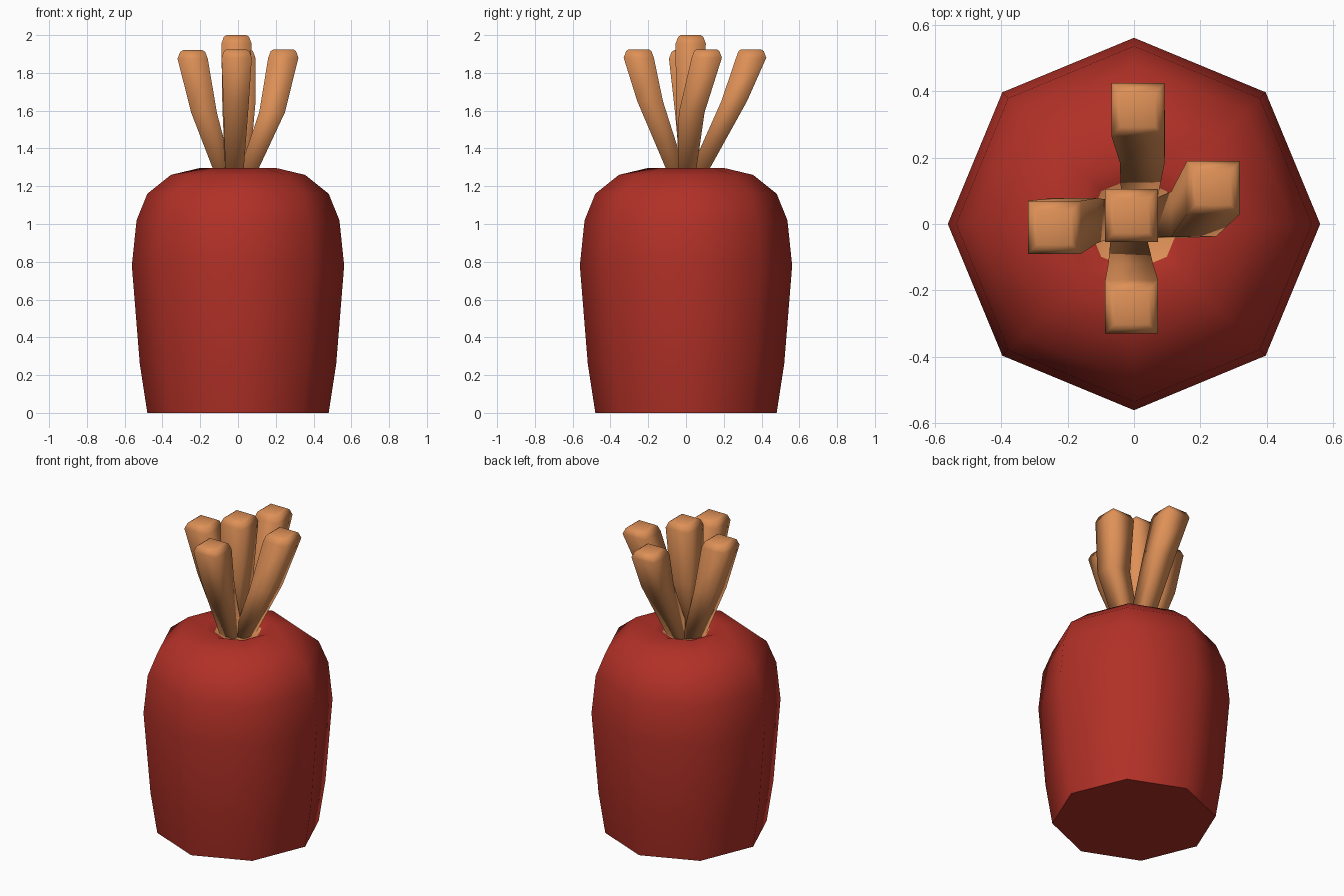
import bpy, bmesh, math

if "Cube" in bpy.data.objects:
    bpy.data.objects.remove(bpy.data.objects["Cube"])


def material(name, color):
    m = bpy.data.materials.new(name)
    m.diffuse_color = (*color, 1)
    m.use_nodes = True
    m.node_tree.nodes["Principled BSDF"].inputs["Base Color"].default_value = m.diffuse_color
    return m


RED = material("root red", (0.44, 0.03, 0.02))
ORANGE = material("stalk orange", (0.73, 0.28, 0.095))


def loft(name, rings, mats):
    """Skin a list of equally sized vertex rings and cap both ends."""
    bm = bmesh.new()
    loops = [[bm.verts.new(p) for p in ring] for ring in rings]
    n = len(loops[0])
    for a, b in zip(loops, loops[1:]):
        for i in range(n):
            j = (i + 1) % n
            bm.faces.new((a[i], a[j], b[j], b[i]))
    bm.faces.new(loops[0][::-1])
    bm.faces.new(loops[-1])
    bmesh.ops.recalc_face_normals(bm, faces=bm.faces)
    for f in bm.faces:
        f.smooth = True
    mesh = bpy.data.meshes.new(name)
    bm.to_mesh(mesh)
    bm.free()
    for m in mats:
        mesh.materials.append(m)
    ob = bpy.data.objects.new(name, mesh)
    bpy.context.collection.objects.link(ob)
    return ob


def ring(cx, cy, z, r, n, turn=0.0):
    return [(cx + r * math.cos(math.tau * i / n + turn),
             cy + r * math.sin(math.tau * i / n + turn), z) for i in range(n)]


# Eight-sided root body with a shallow dip at the crown
profile = [(0.48, 0), (0.52, 0.26), (0.562, 0.78), (0.537, 1.02), (0.48, 1.16),
           (0.355, 1.26), (0.2, 1.297), (0.14, 1.27), (0.08, 1.25)]
body = loft("root_body", [ring(0, 0, z, r, 8) for r, z in profile], [RED, ORANGE])
for f in body.data.polygons:
    inner = max(math.hypot(*body.data.vertices[v].co[:2]) for v in f.vertices) < 0.15
    f.material_index = 1 if inner else 0
bpy.context.view_layer.objects.active = body
body.select_set(True)
bpy.ops.object.shade_smooth_by_angle(angle=math.radians(60))

# Square stalks: base, bend and tip centres
stalks = {
    "centre_stalk": ((-0.02, 0.01, 1.22), (-0.015, 0.015, 1.62), (-0.008, 0.025, 2.0)),
    "front_stalk": ((-0.02, -0.03, 1.22), (-0.01, -0.19, 1.65), (-0.007, -0.25, 1.925)),
    "back_stalk": ((0.01, 0.04, 1.22), (0.025, 0.255, 1.65), (0.012, 0.345, 1.925)),
    "left_stalk": ((-0.06, 0.02, 1.22), (-0.18, 0.01, 1.59), (-0.24, -0.01, 1.92)),
    "right_stalk": ((0.03, 0.0, 1.22), (0.18, 0.03, 1.59), (0.24, 0.11, 1.925)),
}
for name, (base, bend, tip) in stalks.items():
    x, y, z = tip
    sections = [(*base, 0.045), (*bend, 0.068), (x, y, z - 0.045, 0.08),
                (x, y, z - 0.01, 0.067), (x, y, z, 0.052)]
    loft(name, [ring(a, b, c, h * math.sqrt(2), 4, math.pi / 4)
                for a, b, c, h in sections], [ORANGE])
